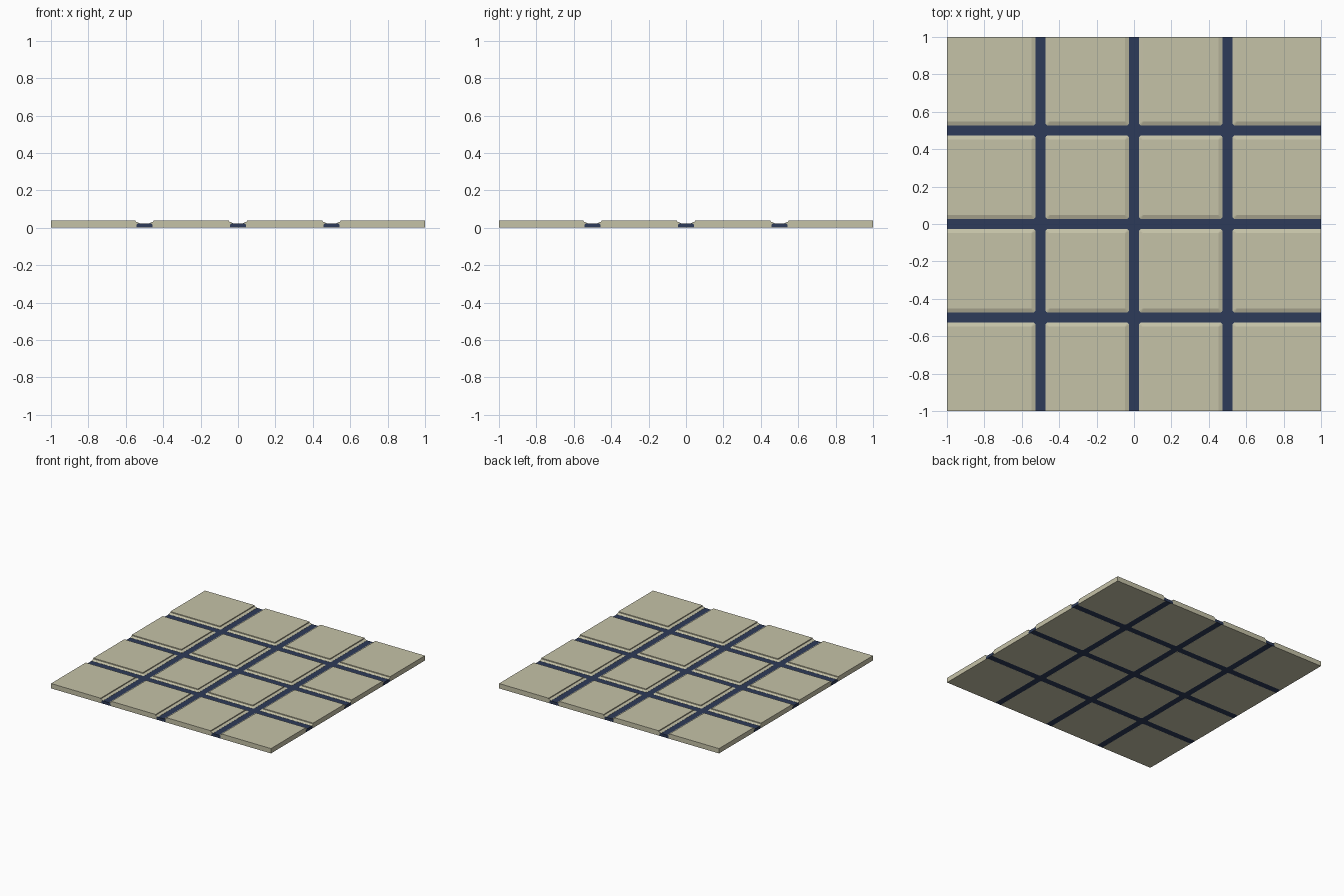
import bpy, bmesh, math

if "Cube" in bpy.data.objects:
    bpy.data.objects.remove(bpy.data.objects["Cube"])


def material(name, rgb):
    m = bpy.data.materials.new(name)
    m.diffuse_color = (*rgb, 1)
    m.use_nodes = True
    m.node_tree.nodes["Principled BSDF"].inputs["Base Color"].default_value = m.diffuse_color
    return m


TILE = material("warm beige", (0.56, 0.54, 0.39))
GROUT = material("dark navy", (0.027, 0.044, 0.10))


def finish(bm, name, mat):
    bmesh.ops.remove_doubles(bm, verts=bm.verts, dist=1e-5)
    bmesh.ops.recalc_face_normals(bm, faces=bm.faces)
    me = bpy.data.meshes.new(name)
    bm.to_mesh(me)
    bm.free()
    me.materials.append(mat)
    ob = bpy.data.objects.new(name, me)
    bpy.context.collection.objects.link(ob)


def ring(bm, x0, x1, y0, y1, r, z):
    # rounded rectangle; corners on the outer border stay square
    out = []
    for k, (x, y) in enumerate([(x1, y1), (x0, y1), (x0, y0), (x1, y0)]):
        rr = 0 if max(abs(x), abs(y)) > 0.99 else r
        sx, sy = (1 if x == x1 else -1), (1 if y == y1 else -1)
        for i in range(4):
            a = math.radians(90 * k + 30 * i)
            out.append(bm.verts.new((x - sx * rr + rr * math.cos(a),
                                     y - sy * rr + rr * math.sin(a), z)))
    return out


# tiles: stepped lip around a raised square, flush with the outer border
STEPS = [(0.027, 0.012, 0), (0.027, 0.012, 0.025), (0.048, 0.004, 0.033), (0.049, 0, 0.04)]
EDGE = 0.9995


def side(i, inset):
    lo, hi = -1 + i * 0.5, -0.5 + i * 0.5
    return (-EDGE if i == 0 else lo + inset), (EDGE if i == 3 else hi - inset)


for i in range(4):
    for j in range(4):
        bm = bmesh.new()
        rings = [ring(bm, *side(i, d), *side(j, d), r, z) for d, r, z in STEPS]
        for a, b in zip(rings, rings[1:]):
            n = len(a)
            for k in range(n):
                bm.faces.new((a[k], a[(k + 1) % n], b[(k + 1) % n], b[k]))
        bm.faces.new(rings[0])
        bm.faces.new(rings[-1])
        finish(bm, f"tile_{i}_{j}", TILE)


def grout_bar(name, along_x, c, s, e):
    # trapezoid section, tucked under the tile lips
    bm = bmesh.new()
    prof = [(-0.042, 0.0004), (0.042, 0.0004), (0.042, 0.017), (0.034, 0.024),
            (-0.034, 0.024), (-0.042, 0.017)]
    ends = [[bm.verts.new((t, c + w, z) if along_x else (c + w, t, z)) for w, z in prof]
            for t in (s, e)]
    for k in range(6):
        a, b = ends
        bm.faces.new((a[k], a[(k + 1) % 6], b[(k + 1) % 6], b[k]))
    for f in ends:
        bm.faces.new(f)
    finish(bm, name, GROUT)


# grout lines: full rows, columns split between rows
cuts = [-1, -0.5, 0, 0.5, 1]
for n, c in enumerate(cuts[1:4]):
    grout_bar(f"grout_row_{n}", True, c, -1, 1)
    for k in range(4):
        s = cuts[k] + (0.034 if k > 0 else 0)
        e = cuts[k + 1] - (0.034 if k < 3 else 0)
        grout_bar(f"grout_column_{n}_{k}", False, c, s, e)
